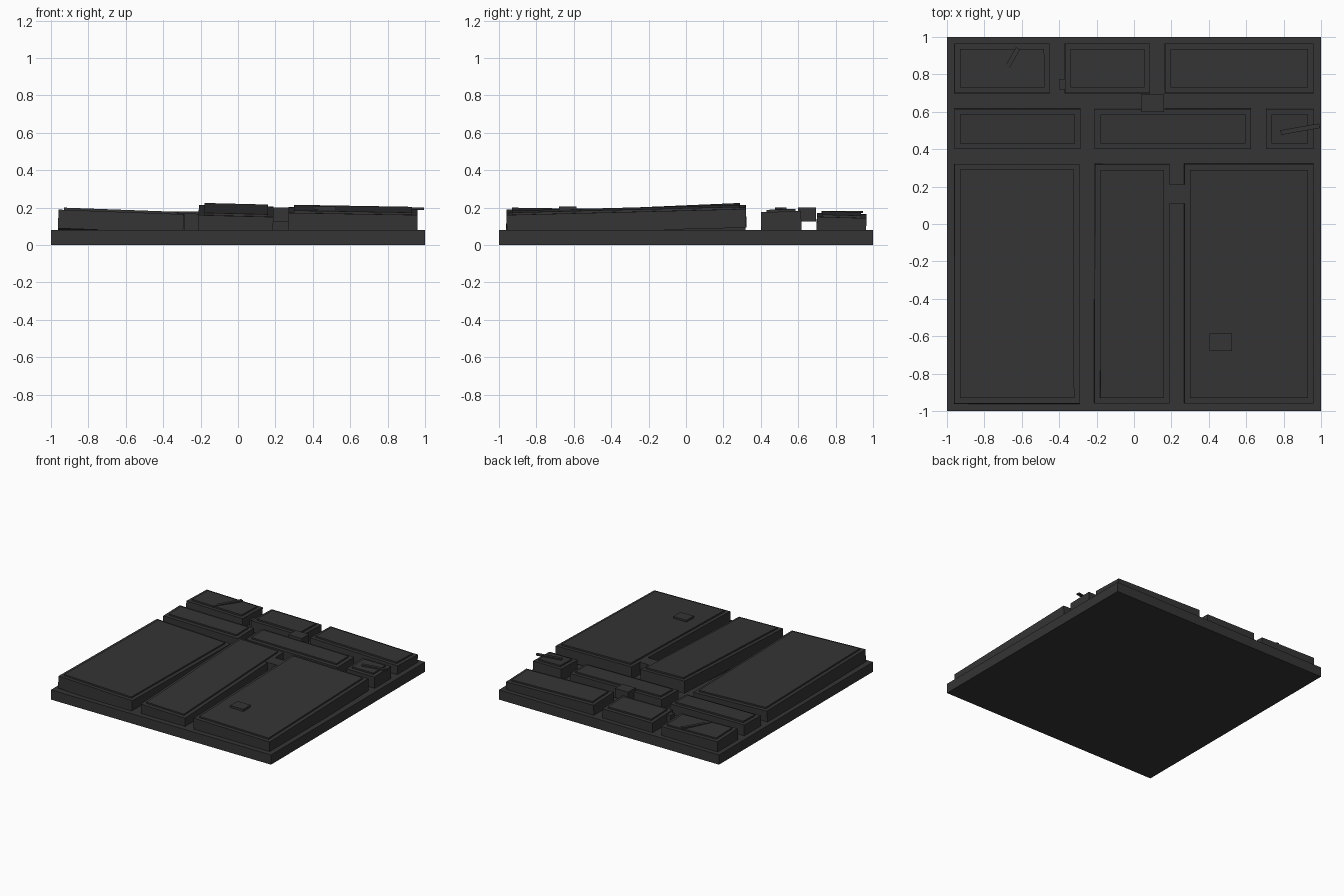
import bpy
from math import atan, radians
from mathutils import Euler, Vector

cube = bpy.data.objects.get("Cube")
if cube:
    bpy.data.objects.remove(cube, do_unlink=True)

# One dark grey for everything
grey = bpy.data.materials.new("dark_grey")
grey.use_nodes = True
grey.diffuse_color = (0.035, 0.035, 0.035, 1)
grey.node_tree.nodes["Principled BSDF"].inputs["Base Color"].default_value = grey.diffuse_color


def box(name, centre, size, rotation=(0, 0, 0)):
    bpy.ops.mesh.primitive_cube_add(size=1, location=centre, rotation=rotation)
    ob = bpy.context.object
    ob.name = name
    ob.scale = size
    ob.data.materials.append(grey)
    return ob


def panel(name, x0, x1, y0, y1, top, slope_x=0, slope_y=0):
    """Tilted slab with a slightly smaller raised plate on top."""
    tilt = Euler((atan(slope_y), -atan(slope_x), 0))
    surface = Vector(((x0 + x1) / 2, (y0 + y1) / 2, top))
    up = tilt.to_matrix() @ Vector((0, 0, 1))
    width, depth, thick = x1 - x0, y1 - y0, 0.1
    box(name, surface - up * thick / 2, (width, depth, thick), tilt)
    box(name + "_plate", surface, (width - 0.06, depth - 0.06, 0.024), tilt)


# Base slab
box("base_slab", (0, 0, 0.04), (2, 2, 0.08))

# Front row of long panels
panel("front_right_panel", -0.96, -0.29, -0.96, 0.32, 0.167, -0.037, -0.015)
panel("front_middle_panel", -0.21, 0.19, -0.96, 0.32, 0.182, -0.025, 0.043)
panel("front_left_panel", 0.27, 0.96, -0.96, 0.32, 0.182, -0.017, 0.025)

# Middle row of narrow panels
panel("middle_right_panel", -0.96, -0.285, 0.4, 0.615, 0.163, -0.01, 0.02)
panel("middle_centre_panel", -0.21, 0.625, 0.4, 0.615, 0.17, -0.01, 0.02)
panel("middle_left_panel", 0.705, 0.96, 0.4, 0.615, 0.178, 0, 0.03)

# Back row of panels
panel("back_right_panel", -0.96, -0.45, 0.7, 0.965, 0.163, -0.02, -0.03)
panel("back_middle_panel", -0.37, 0.085, 0.7, 0.965, 0.162, -0.01, -0.03)
panel("back_left_panel", 0.165, 0.96, 0.7, 0.965, 0.157, -0.025, -0.03)

# Loose blocks
box("gap_block", (0.23, 0.16, 0.163), (0.12, 0.1, 0.075))
box("back_block", (0.1, 0.647, 0.163), (0.12, 0.095, 0.075))
box("side_block", (-0.34, 0.747, 0.128), (0.12, 0.055, 0.06))
box("top_block", (0.465, -0.632, 0.17), (0.12, 0.095, 0.07))

# Thin bars lying on the panels
box("back_bar", (-0.68, 0.835, 0.176), (0.24, 0.025, 0.012), (0, 0, radians(60)))
box("left_bar", (0.888, 0.507, 0.194), (0.21, 0.025, 0.012), (0, 0, radians(10)))
